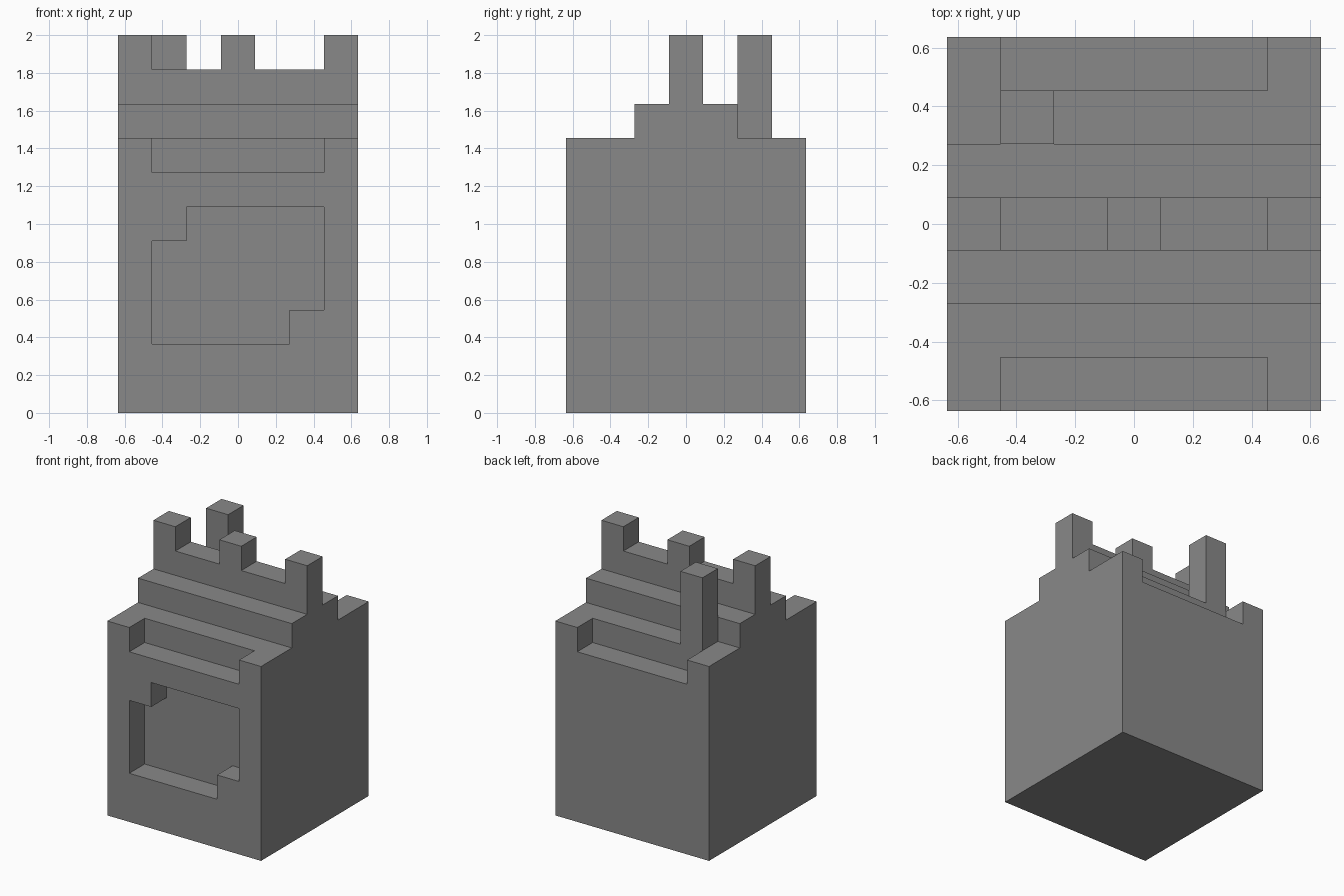
import bpy
import bmesh
from mathutils import Vector

default = bpy.data.objects.get("Cube")
if default:
    bpy.data.objects.remove(default, do_unlink=True)

U = 2 / 11                 # one block
HALF = 3.5                 # half the footprint, in blocks

stone = bpy.data.materials.new("grey stone")
stone.use_nodes = True
GREY = (0.25, 0.25, 0.25, 1)
stone.diffuse_color = GREY
stone.node_tree.nodes["Principled BSDF"].inputs["Base Color"].default_value = GREY


def prism(name, outline, sweep):
    """Extrude a flat outline, given in blocks, along a sweep vector."""
    bm = bmesh.new()
    face = bm.faces.new([bm.verts.new(Vector(p)) for p in outline])
    ext = bmesh.ops.extrude_face_region(bm, geom=[face])
    moved = [v for v in ext["geom"] if isinstance(v, bmesh.types.BMVert)]
    bmesh.ops.translate(bm, verts=moved, vec=Vector(sweep))
    for v in bm.verts:
        v.co = Vector((v.co.x - HALF, v.co.y - HALF, v.co.z)) * U
    bmesh.ops.recalc_face_normals(bm, faces=bm.faces)
    mesh = bpy.data.meshes.new(name)
    bm.to_mesh(mesh)
    bm.free()
    mesh.materials.append(stone)
    obj = bpy.data.objects.new(name, mesh)
    bpy.context.collection.objects.link(obj)
    return obj


def box(name, lo, hi):
    (x, y, z), (X, Y, Z) = lo, hi
    return prism(name, [(x, y, z), (X, y, z), (X, Y, z), (x, Y, z)], (0, 0, Z - z))


# Tower: stepped side profile (y, z) swept across the width
profile = [(0, 0), (7, 0), (7, 8), (5, 8), (5, 9), (4, 9), (4, 11),
           (3, 11), (3, 9), (2, 9), (2, 8), (0, 8)]
tower = prism("tower", [(0, y, z) for y, z in profile], (7, 0, 0))

# Front window: square with two opposite corners left solid
window = [(1, 2), (5, 2), (5, 3), (6, 3), (6, 6), (2, 6), (2, 5), (1, 5)]

# Helpers that shape the tower
steps = [
    ("DIFFERENCE", prism("window_cutter", [(x, -1, z) for x, z in window], (0, 2, 0))),
    ("DIFFERENCE", box("front_notch_cutter", (1, -1, 7), (6, 1, 9))),
    ("DIFFERENCE", box("back_notch_cutter", (1, 6, 7), (6, 8, 9))),
    ("DIFFERENCE", box("right_gap_cutter", (1, 2.5, 10), (3, 4.5, 12))),
    ("DIFFERENCE", box("left_gap_cutter", (4, 2.5, 10), (6, 4.5, 12))),
    ("UNION", box("chimney", (1, 5, 7.5), (2, 6, 11))),
]
for operation, helper in steps:
    mod = tower.modifiers.new(helper.name, "BOOLEAN")
    mod.operation = operation
    mod.solver = "EXACT"
    mod.object = helper

# Bake the shaping, then tidy flat faces and drop the helpers
graph = bpy.context.evaluated_depsgraph_get()
shaped = bpy.data.meshes.new_from_object(tower.evaluated_get(graph))
tower.modifiers.clear()
tower.data = shaped
for _, helper in steps:
    bpy.data.objects.remove(helper, do_unlink=True)

bm = bmesh.new()
bm.from_mesh(shaped)
bmesh.ops.remove_doubles(bm, verts=bm.verts, dist=0.0001)
bmesh.ops.dissolve_limit(bm, angle_limit=0.01, verts=bm.verts, edges=bm.edges)
bm.to_mesh(shaped)
bm.free()
